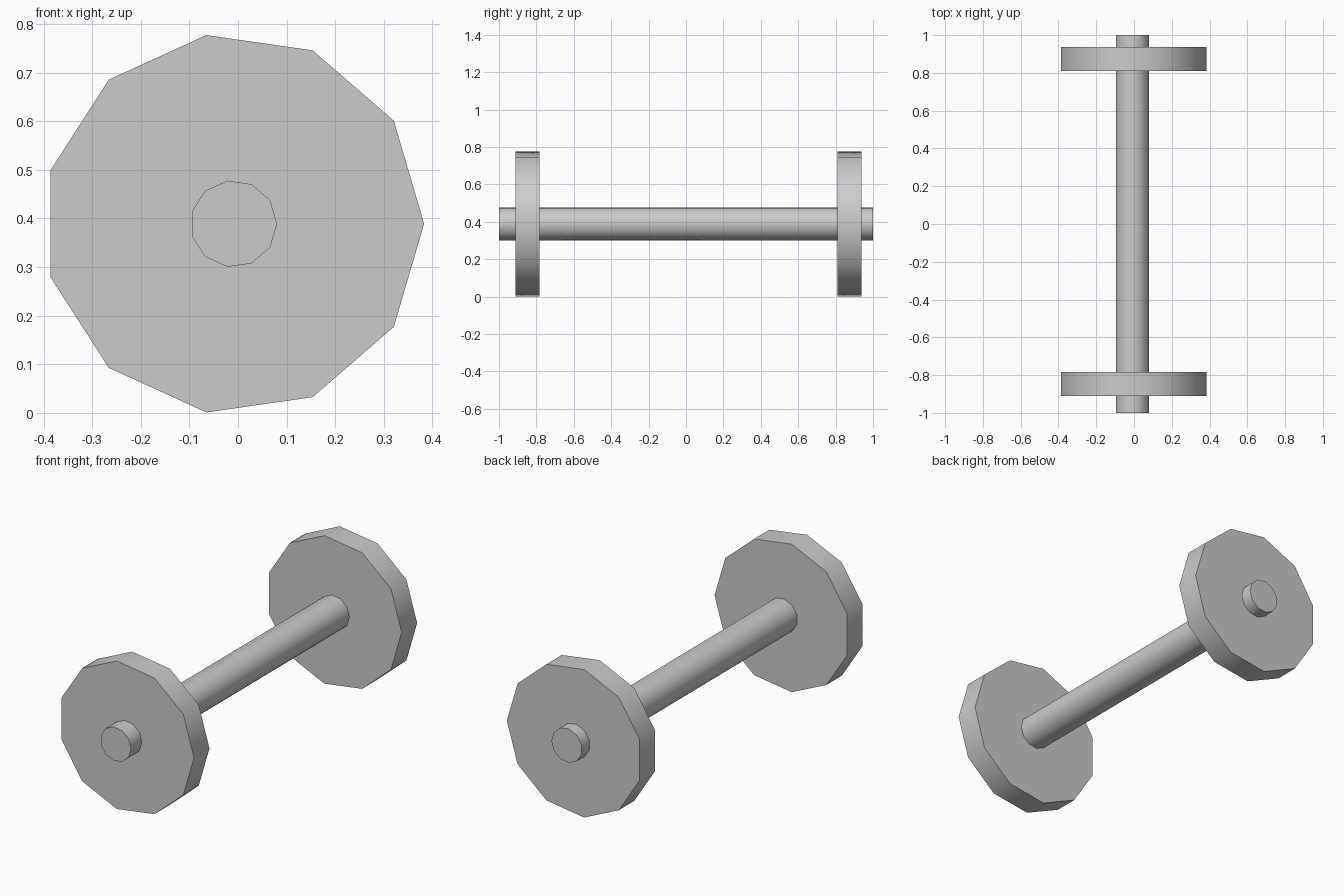
import bpy, bmesh
from math import cos, sin, pi, radians

if "Cube" in bpy.data.objects:
    bpy.data.objects.remove(bpy.data.objects["Cube"])

SIDES = 11
CX, CZ = -0.0092, 0.389


def disc(name, radius, y0, y1):
    """11-sided prism along y, with one corner pointing to +x."""
    bm = bmesh.new()
    ring = [bm.verts.new((CX + radius * cos(2 * pi * i / SIDES), y0,
                          CZ + radius * sin(2 * pi * i / SIDES)))
            for i in range(SIDES)]
    face = bm.faces.new(ring)
    ext = bmesh.ops.extrude_face_region(bm, geom=[face], use_keep_orig=True)
    verts = [v for v in ext["geom"] if isinstance(v, bmesh.types.BMVert)]
    bmesh.ops.translate(bm, verts=verts, vec=(0, y1 - y0, 0))
    bmesh.ops.recalc_face_normals(bm, faces=bm.faces[:])
    mesh = bpy.data.meshes.new(name)
    bm.to_mesh(mesh)
    bm.free()
    obj = bpy.data.objects.new(name, mesh)
    bpy.context.collection.objects.link(obj)
    # smooth rim, sharp cap edges
    bpy.ops.object.select_all(action='DESELECT')
    obj.select_set(True)
    bpy.context.view_layer.objects.active = obj
    bpy.ops.object.shade_smooth_by_angle(angle=radians(40))
    return obj


# axle through both wheels
disc("axle", 0.0895, -1.0, 1.0)

# wheels
disc("front_wheel", 0.392, -0.911, -0.783)
disc("back_wheel", 0.392, 0.809, 0.937)
